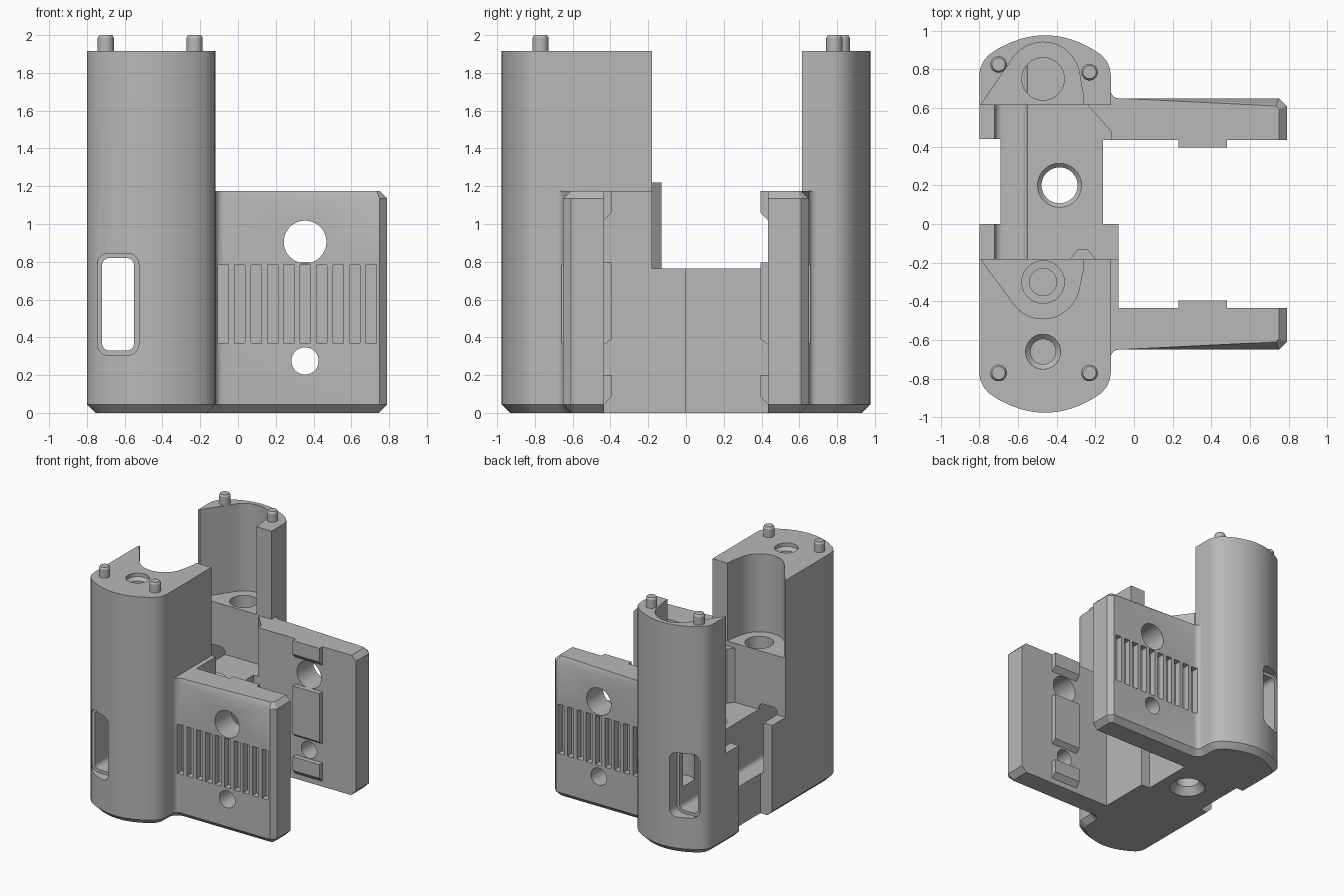
import bpy, bmesh, math
from mathutils import Vector

old = bpy.data.objects.get("Cube")
if old:
    bpy.data.objects.remove(old, do_unlink=True)

grey = bpy.data.materials.new("light_grey_plastic")
grey.use_nodes = True
GREY = (0.48, 0.48, 0.48, 1)
grey.diffuse_color = GREY
grey.node_tree.nodes["Principled BSDF"].inputs["Base Color"].default_value = GREY


def finish(name, bm):
    bmesh.ops.recalc_face_normals(bm, faces=bm.faces)
    me = bpy.data.meshes.new(name)
    bm.to_mesh(me)
    bm.free()
    me.materials.append(grey)
    ob = bpy.data.objects.new(name, me)
    bpy.context.scene.collection.objects.link(ob)
    return ob


def loft(bm, rings):
    """Skin a stack of equal rings and cap both ends."""
    vs = [[bm.verts.new(p) for p in ring] for ring in rings]
    n = len(vs[0])
    for a, b in zip(vs, vs[1:]):
        for i in range(n):
            bm.faces.new((a[i], a[(i + 1) % n], b[(i + 1) % n], b[i]))
    bm.faces.new(vs[0])
    bm.faces.new(vs[-1])


def prism(name, pts, lo, hi, axis="z", chamfer=None, size=0.045):
    """Extrude a 2D outline along an axis; chamfer(edge midpoint) picks edges to bevel."""
    place = {"z": lambda p, t: (p[0], p[1], t),
             "y": lambda p, t: (p[0], t, p[1]),
             "x": lambda p, t: (t, p[0], p[1])}[axis]
    bm = bmesh.new()
    loft(bm, [[place(p, t) for p in pts] for t in (lo, hi)])
    if chamfer:
        bmesh.ops.recalc_face_normals(bm, faces=bm.faces)
        edges = [e for e in bm.edges
                 if abs(e.verts[0].co.z - e.verts[1].co.z) < 1e-5
                 and chamfer((e.verts[0].co + e.verts[1].co) / 2)]
        bmesh.ops.bevel(bm, geom=edges, offset=size, segments=1, affect="EDGES",
                        clamp_overlap=False)
    return finish(name, bm)


def lathe(name, x, y, profile, n=40, axis="z"):
    """Stack circles of (radius, height) around a centre."""
    bm = bmesh.new()
    rings = []
    for r, t in profile:
        ring = []
        for i in range(n):
            a = 2 * math.pi * i / n
            u, v = x + r * math.cos(a), y + r * math.sin(a)
            ring.append((u, v, t) if axis == "z" else (u, t, v))
        rings.append(ring)
    loft(bm, rings)
    return finish(name, bm)


def arc(cx, cy, r, a0, a1, n=8):
    return [(cx + r * math.cos(math.radians(a0 + (a1 - a0) * i / n)),
             cy + r * math.sin(math.radians(a0 + (a1 - a0) * i / n))) for i in range(n + 1)]


def rounded(x0, x1, z0, z1, r):
    return (arc(x0 + r, z0 + r, r, 180, 270) + arc(x1 - r, z0 + r, r, 270, 360)
            + arc(x1 - r, z1 - r, r, 0, 90) + arc(x0 + r, z1 - r, r, 90, 180))


def cut(ob, cutters):
    for c in cutters:
        m = ob.modifiers.new("cut", "BOOLEAN")
        m.operation, m.solver, m.object = "DIFFERENCE", "EXACT", c
        bpy.context.view_layer.objects.active = ob
        bpy.ops.object.modifier_apply(modifier=m.name)


# Outlines shared by base, towers and wings
AX = -0.46
half = [(-0.8, 0.77), (-0.795, 0.805), (-0.78, 0.84), (-0.75, 0.875), (-0.70, 0.908),
        (-0.64, 0.938), (-0.58, 0.959), (-0.52, 0.972), (AX, 0.976)]
round_end = half + [(2 * AX - x, y) for x, y in reversed(half[:-1])]
fillet = arc(-0.08, 0.69, 0.04, 180, 270, 4)
wing_tip = [(0.75, 0.65), (0.79, 0.61), (0.79, 0.435)]


def flip(pts):
    return [(x, -y) for x, y in pts]


outer = round_end + fillet + wing_tip
footprint = ([(-0.69, 0), (-0.8, 0)] + flip(outer)
             + [(-0.08, -0.435), (-0.08, 0), (-0.16, 0), (-0.16, 0.435)]
             + outer[::-1] + [(-0.8, 0.44), (-0.69, 0.44)])

# Base with chamfered underside rim
base = prism("base_body", footprint, 0, 0.765, chamfer=lambda m: m.z < 0.01 and (
    (abs(m.y) > 0.45) or (m.x < -0.75 and abs(m.y) < 0.77 and abs(m.y) > 0.3)))

# Towers
front_tower = prism("front_tower", flip(round_end) + [(-0.12, -0.18), (-0.8, -0.18)], 0.765, 1.915)
back_tower = prism("back_tower", round_end + [(-0.12, 0.615), (-0.8, 0.615)], 0.765, 1.915)

# Upper wings, webs and inner pads
wings, solids = [], []
for s, side in ((-1, "front"), (1, "back")):
    outline = [(-0.12, 0.435)] + fillet + wing_tip
    wings.append(prism(side + "_wing", [(x, s * y) for x, y in outline], 0.765, 1.175,
                       chamfer=lambda m: m.z > 1.1 and abs(m.y) > 0.45 and m.x > -0.07, size=0.04))
    pads = {"lower": [(0.435, 0.045), (0.395, 0.085), (0.395, 0.2), (0.435, 0.2)],
            "middle": [(0.435, 0.36), (0.395, 0.39), (0.395, 0.795), (0.435, 0.795)],
            "upper": [(0.435, 1.02), (0.395, 1.06), (0.395, 1.175), (0.435, 1.175)]}
    for label, prof in pads.items():
        solids.append(prism(f"{side}_{label}_pad", [(s * y, z) for y, z in prof], 0.23, 0.48, "x"))
solids.append(prism("front_web", [(-0.12, -0.435), (-0.08, -0.435), (-0.08, -0.18), (-0.12, -0.18)],
                    0.765, 1.175))
solids.append(prism("back_web", [(-0.24, 0.615), (-0.12, 0.48), (-0.12, 0.615)], 0.765, 1.175))
solids.append(prism("locating_rib", [(-0.33, -0.18), (-0.29, -0.13), (-0.24, -0.13), (-0.2, -0.18)],
                    0.765, 1.22))

# Locating pins
for i, (x, y) in enumerate([(-0.7, -0.77), (-0.23, -0.77), (-0.7, 0.825), (-0.23, 0.785)]):
    solids.append(lathe(f"locating_pin_{i + 1}", x, y,
                        [(0.043, 1.9), (0.043, 1.985), (0.034, 2.0)], 24))


# Cutters
def pocket(cy, edge, s, floor):
    pts = [(-0.785, edge - 0.05), (-0.785, edge + 0.01)]
    pts += arc(-0.47, cy, 0.19, 145, 10, 20) + [(-0.26, edge + 0.04), (-0.26, edge - 0.05)]
    return prism("pocket_cutter", [(x, s * y) for x, y in pts], floor, 2.1)


front_pocket = pocket(0.3, 0.18, -1, 1.26)
back_pocket = pocket(0.75, 0.615, 1, 1.18)
front_bore = lathe("front_bore_cutter", -0.47, -0.3,
                   [(0.07, 0.6), (0.07, 1.1), (0.11, 1.101), (0.11, 1.4)])
back_bore = lathe("back_bore_cutter", -0.47, 0.75, [(0.11, 0.5), (0.11, 1.4)])
top_bore = lathe("top_bore_cutter", -0.47, -0.66,
                 [(0.065, 1.5), (0.065, 1.86), (0.09, 1.885), (0.09, 2.0)])
centre_bore = lathe("centre_bore_cutter", -0.385, 0.2,
                    [(0.145, -0.01), (0.14, 0.0), (0.093, 0.06), (0.093, 0.745),
                     (0.115, 0.766), (0.115, 0.8)])
slot = prism("slot_cutter", rounded(-0.72, -0.55, 0.33, 0.82, 0.04), -1.2, 1.2, "y")
slot_rims = [prism("slot_rim_cutter", rounded(-0.745, -0.525, 0.305, 0.845, 0.06), a, b, "y")
             for a, b in ((-1.2, -0.87), (0.87, 1.2))]
small_hole = lathe("small_hole_cutter", 0.355, 0.275, [(0.072, -0.9), (0.072, 0.9)], axis="y")
large_hole = lathe("large_hole_cutter", 0.355, 0.905, [(0.113, -0.9), (0.113, 0.9)], axis="y")

# Row of vent grooves on both wings
bm = bmesh.new()
for s in (-1, 1):
    for i in range(10):
        x = -0.105 + 0.0868 * i
        rect = [(x, 0.37), (x + 0.056, 0.37), (x + 0.056, 0.783), (x, 0.783)]
        loft(bm, [[(px, s * y, pz) for px, pz in rect] for y in (0.595, 0.70)])
vents = finish("vent_cutter", bm)

cut(base, [slot, *slot_rims, centre_bore, small_hole, vents, front_bore, back_bore])
cut(front_tower, [front_pocket, front_bore, top_bore, slot, slot_rims[0]])
cut(back_tower, [back_pocket, back_bore, slot, slot_rims[1]])
for w in wings:
    cut(w, [large_hole, vents])

for c in [front_pocket, back_pocket, front_bore, back_bore, top_bore, centre_bore,
          slot, *slot_rims, small_hole, large_hole, vents]:
    bpy.data.objects.remove(c, do_unlink=True)

# Smooth curved walls, keep hard edges
for ob in bpy.context.selected_objects:
    ob.select_set(False)
for ob in [base, front_tower, back_tower, *wings, *solids]:
    ob.select_set(True)
    bpy.context.view_layer.objects.active = ob
    bpy.ops.object.shade_smooth_by_angle(angle=math.radians(30))
    ob.select_set(False)
